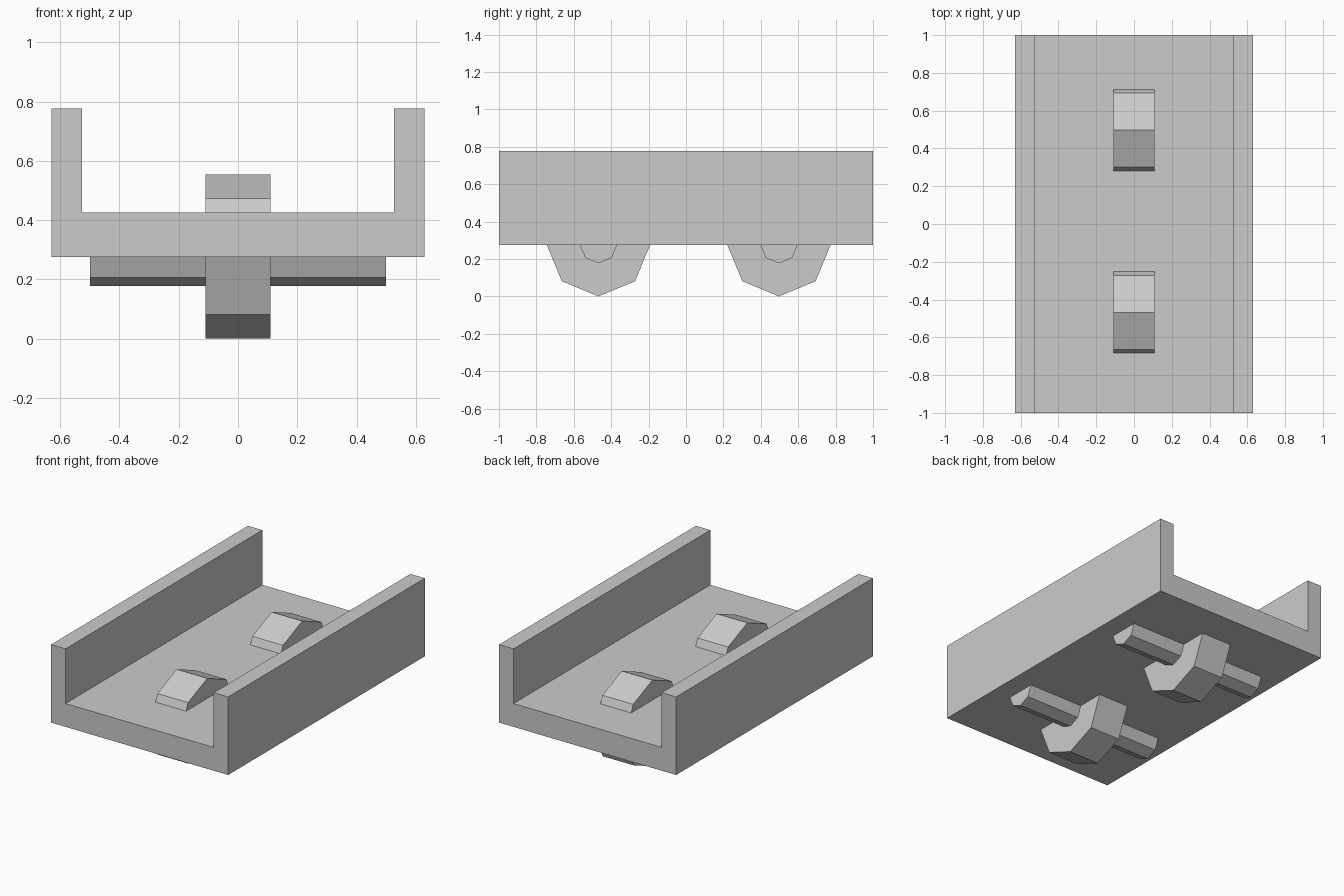
import bpy, bmesh
from math import pi

if "Cube" in bpy.data.objects:
    bpy.data.objects.remove(bpy.data.objects["Cube"])

AXLE_Z = 0.277


def extrude_profile(name, points, y0, y1):
    """Extrude an x/z outline along y."""
    bm = bmesh.new()
    face = bm.faces.new([bm.verts.new((x, y0, z)) for x, z in points])
    result = bmesh.ops.extrude_face_region(bm, geom=[face])
    moved = [g for g in result["geom"] if isinstance(g, bmesh.types.BMVert)]
    bmesh.ops.translate(bm, verts=moved, vec=(0, y1 - y0, 0))
    bmesh.ops.recalc_face_normals(bm, faces=bm.faces)
    mesh = bpy.data.meshes.new(name)
    bm.to_mesh(mesh)
    bm.free()
    obj = bpy.data.objects.new(name, mesh)
    bpy.context.collection.objects.link(obj)
    return obj


def octagon_roller(name, y, radius, width):
    """Eight-sided cylinder lying along x."""
    bpy.ops.mesh.primitive_cylinder_add(
        vertices=8, radius=radius, depth=width,
        location=(0, y, AXLE_Z), rotation=(0, pi / 2, 0))
    bpy.context.object.name = name


# U-shaped tray: floor and two side walls
half = [(0.63, 0.275), (0.63, 0.777), (0.527, 0.777), (0.527, 0.425)]
extrude_profile("tray", half + [(-x, z) for x, z in reversed(half)], -1, 1)

# Wheels poking through the floor, each on a thin axle
for label, y in (("front", -0.468), ("rear", 0.497)):
    octagon_roller(label + "_wheel", y, 0.277, 0.218)
    octagon_roller(label + "_axle", y, 0.1, 1.0)
